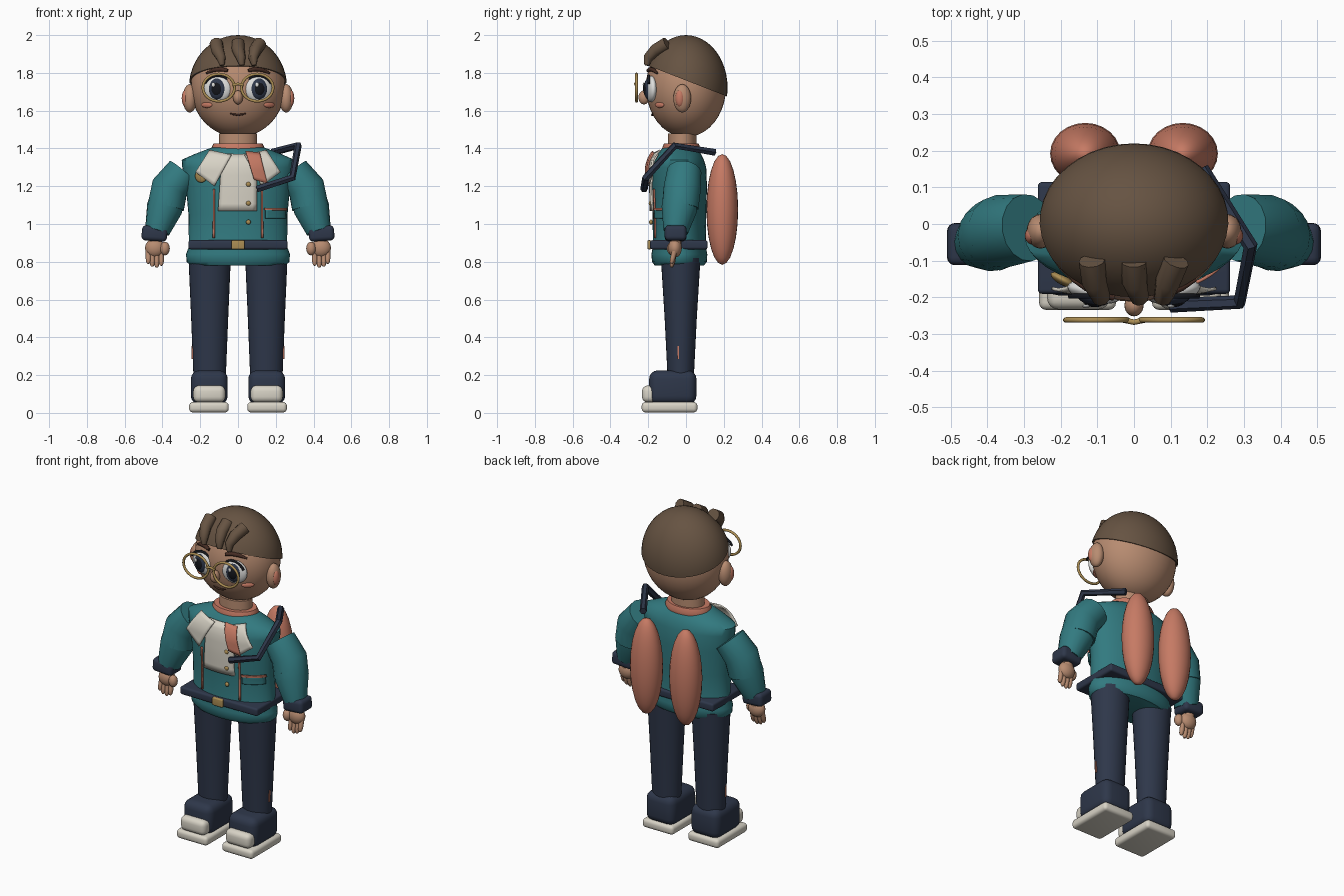
import bpy, bmesh, math
from mathutils import Vector

if "Cube" in bpy.data.objects:
    bpy.data.objects.remove(bpy.data.objects["Cube"])


def colour(name, r, g, b):
    lin = [(c / 255 / 12.92) if c < 11 else ((c / 255 + 0.055) / 1.055) ** 2.4 for c in (r, g, b)]
    m = bpy.data.materials.new(name)
    m.use_nodes = True
    m.diffuse_color = (*lin, 1)
    m.node_tree.nodes["Principled BSDF"].inputs["Base Color"].default_value = (*lin, 1)
    return m


SKIN = colour("skin", 184, 140, 113)
HAIR = colour("brown hair", 102, 83, 66)
TEAL = colour("teal cloth", 50, 122, 128)
NAVY = colour("navy cloth", 46, 55, 74)
CREAM = colour("cream", 216, 211, 198)
CORAL = colour("coral", 198, 122, 100)
GOLD = colour("gold", 172, 142, 84)
BLACK = colour("black", 20, 22, 28)
BROWN = colour("dark brown", 70, 45, 36)
WHITE = colour("eye white", 222, 222, 220)


def finish(o, name, mat, angle=40):
    o.name = name
    o.data.materials.clear()
    o.data.materials.append(mat)
    bpy.ops.object.select_all(action='DESELECT')
    o.select_set(True)
    bpy.context.view_layer.objects.active = o
    bpy.ops.object.shade_smooth_by_angle(angle=math.radians(angle))
    return o


def from_bmesh(bm, name, mat, angle=40):
    bmesh.ops.recalc_face_normals(bm, faces=bm.faces)
    me = bpy.data.meshes.new(name)
    bm.to_mesh(me)
    bm.free()
    o = bpy.data.objects.new(name, me)
    bpy.context.collection.objects.link(o)
    return finish(o, name, mat, angle)


def ball(name, mat, loc, size, rot=(0, 0, 0), seg=24):
    bpy.ops.mesh.primitive_uv_sphere_add(segments=seg, ring_count=seg // 2, location=loc, rotation=rot)
    o = bpy.context.object
    o.scale = size
    return finish(o, name, mat)


def box(name, mat, loc, size, bevel=0.0, rot=(0, 0, 0)):
    bm = bmesh.new()
    bmesh.ops.create_cube(bm, size=1)
    bmesh.ops.scale(bm, vec=size, verts=bm.verts)
    if bevel:
        bmesh.ops.bevel(bm, geom=bm.edges[:], offset=bevel, segments=4, profile=0.5, affect='EDGES')
    o = from_bmesh(bm, name, mat)
    o.location, o.rotation_euler = loc, rot
    return o


def tube(name, mat, pts, radii, cyclic=False, res=3):
    cu = bpy.data.curves.new(name, 'CURVE')
    cu.dimensions = '3D'
    cu.bevel_depth, cu.bevel_resolution, cu.use_fill_caps = 1, res, True
    sp = cu.splines.new('POLY')
    sp.points.add(len(pts) - 1)
    sp.use_cyclic_u = cyclic
    for i, (p, q) in enumerate(zip(sp.points, pts)):
        p.co = (*q, 1)
        p.radius = radii[i] if isinstance(radii, (list, tuple)) else radii
    o = bpy.data.objects.new(name, cu)
    bpy.context.collection.objects.link(o)
    bpy.ops.object.select_all(action='DESELECT')
    o.select_set(True)
    bpy.context.view_layer.objects.active = o
    bpy.ops.object.convert(target='MESH')
    return finish(bpy.context.object, name, mat)


def loft(name, mat, rings, cx=0, cy=0, seg=32):
    """Stack of elliptical rings (z, rx, ry) with closed ends."""
    bm = bmesh.new()
    loops = [[bm.verts.new((cx + rx * math.cos(2 * math.pi * i / seg),
                            cy + ry * math.sin(2 * math.pi * i / seg), z))
              for i in range(seg)] for z, rx, ry in rings]
    for a, b in zip(loops, loops[1:]):
        for i in range(seg):
            j = (i + 1) % seg
            bm.faces.new((a[i], a[j], b[j], b[i]))
    bm.faces.new(loops[0])
    bm.faces.new(loops[-1])
    return from_bmesh(bm, name, mat, 50)


TORSO_Y = -0.035
TORSO = [(0.78, .25, .13), (0.80, .272, .145), (0.84, .275, .148), (0.88, .26, .14), (1.05, .262, .142),
         (1.2, .276, .146), (1.3, .295, .142), (1.34, .298, .13), (1.37, .23, .115), (1.395, .165, .095),
         (1.41, .125, .08)]


def chest(x, z):
    for (z0, a0, b0), (z1, a1, b1) in zip(TORSO, TORSO[1:]):
        if z <= z1:
            t = (z - z0) / (z1 - z0)
            rx, ry = a0 + t * (a1 - a0), b0 + t * (b1 - b0)
            return TORSO_Y - ry * math.sqrt(max(0.05, 1 - (x / rx) ** 2))
    return TORSO_Y - 0.08


def patch(name, mat, corners, lift, flat=1.0, n=8):
    """Cloth plate laid over the chest, spanned between four (x, z) corners."""
    a, b, c, d = [Vector(p) for p in corners]
    bm = bmesh.new()
    grid = []
    for i in range(n + 1):
        row = []
        for j in range(n + 1):
            p = a.lerp(b, i / n).lerp(d.lerp(c, i / n), j / n)
            row.append(bm.verts.new((p.x, chest(p.x * flat, p.y) - lift, p.y)))
        grid.append(row)
    for i in range(n):
        for j in range(n):
            bm.faces.new((grid[i][j], grid[i + 1][j], grid[i + 1][j + 1], grid[i][j + 1]))
    o = from_bmesh(bm, name, mat)
    mod = o.modifiers.new("thickness", 'SOLIDIFY')
    mod.thickness, mod.offset = 0.009, 0
    return o


HEAD_Z, HEAD = 1.725, (0.25, 0.212, 0.265)


def face_y(x, z):
    return -HEAD[1] * math.sqrt(1 - (x / HEAD[0]) ** 2 - ((z - HEAD_Z) / HEAD[2]) ** 2)


# head, neck and hair
ball("head", SKIN, (0, 0, HEAD_Z), HEAD, seg=40)
loft("neck", SKIN, [(1.36, .1, .075), (1.48, .1, .075)], cy=-0.02)
loft("neck_band", CORAL, [(1.385, .14, .1), (1.40, .142, .102), (1.425, .13, .092)], cy=-0.025)
bm = bmesh.new()
bmesh.ops.create_uvsphere(bm, u_segments=40, v_segments=24, radius=1)
bmesh.ops.scale(bm, vec=(0.26, 0.22, 0.278), verts=bm.verts)
bmesh.ops.translate(bm, vec=(0, 0, 1.722), verts=bm.verts)
cut = bmesh.ops.bisect_plane(bm, geom=bm.verts[:] + bm.edges[:] + bm.faces[:], plane_co=(0, 0, 1.76),
                             plane_no=(0, 0.39, 1), clear_inner=True)
bmesh.ops.holes_fill(bm, edges=[e for e in bm.edges if e.is_boundary])
from_bmesh(bm, "hair_cap", HAIR)
for i, (x0, x1) in enumerate([(-.115, -.09), (0, .015), (.115, .08)]):
    tube(f"fringe_lock_{i}", HAIR, [(x0, -.1, 1.955), ((x0 + x1) / 2 - .006, -.16, 1.92), (x1, -.2, 1.88),
                                    (x1 + .006, -.208, 1.84)], [.036, .034, .026, .013])

# face, mirrored left and right
for s, side in ((1, "left"), (-1, "right")):
    ball(side + "_ear", SKIN, (s * .255, -.02, 1.665), (.038, .047, .075))
    ball(side + "_inner_ear", CORAL, (s * .278, -.032, 1.665), (.02, .024, .045))
    turn = s * 0.2
    d = Vector((math.sin(turn), -math.cos(turn), 0))
    eye = Vector((s * .108, -.185, 1.715))
    for part, mat, push, size in (("eye", WHITE, 0, (.075, .03, .07)), ("iris", NAVY, .014, (.047, .024, .056)),
                                  ("pupil", BLACK, .026, (.03, .016, .037))):
        ball(f"{side}_{part}", mat, eye + d * push, size, (0, 0, turn))
    ball(side + "_eye_glint", WHITE, eye + d * .04 + Vector((-.015, 0, .022)), (.01, .005, .012), seg=12)
    lash = [eye + Vector((.074 * math.cos(a), -.012, .07 * math.sin(a)))
            for a in [math.radians(25 + 13 * k) for k in range(11)]]
    tube(side + "_upper_lash", BLACK, lash, 0.007)
    brow = [(s * x, face_y(x, z) - .006, z) for x, z in ((.055, 1.812), (.09, 1.82), (.13, 1.815), (.168, 1.798))]
    tube(side + "_brow", BROWN, brow, [.009, .012, .011, .005])
    ball(side + "_cheek", CORAL, (s * .165, face_y(.165, 1.63), 1.63), (.036, .01, .015), (0, 0, s * .7))
    rim = [(s * .102 + .084 * math.cos(k * math.pi / 16), -.262, 1.722 + .072 * math.sin(k * math.pi / 16))
           for k in range(32)]
    tube(side + "_glasses_rim", GOLD, rim, .0075, cyclic=True)
tube("glasses_bridge", GOLD, [(-.03, -.262, 1.735), (0, -.268, 1.742), (.03, -.262, 1.735)], .0075)
ball("nose", SKIN, (0, -.222, 1.67), (.026, .03, .037))
tube("mouth", BROWN, [(x, face_y(x, 1.58) - .002, 1.577 + 5 * x * x) for x in (-.042, -.025, 0, .025, .042)],
     [.003, .005, .006, .005, .003])

# jacket body and belt
loft("jacket_body", TEAL, TORSO, cy=TORSO_Y, seg=40)
box("belt", NAVY, (0, -.038, .89), (.525, .305, .048), .012)
box("belt_buckle", GOLD, (0, -.194, .89), (.07, .02, .048), .006)

# shirt, lapels, tie and trims
patch("shirt_front", CREAM, [(-.105, 1.07), (.1, 1.07), (.1, 1.37), (-.085, 1.37)], .01)
for s, side in ((1, "left"), (-1, "right")):
    patch(side + "_lapel", CREAM, [(s * .035, 1.365), (s * .125, 1.20), (s * .225, 1.275), (s * .15, 1.39)],
          .024, .75)
    patch(side + "_zip", CORAL, [(s * .122, .925), (s * .133, .925), (s * .131, 1.185), (s * .122, 1.185)], .006)
patch("tie", CORAL, [(.04, 1.385), (.085, 1.235), (.155, 1.215), (.115, 1.375)], .04)
patch("pocket", TEAL, [(.145, 1.03), (.25, 1.03), (.25, 1.075), (.145, 1.075)], .012)
patch("pocket_trim", CORAL, [(.14, 1.073), (.255, 1.073), (.255, 1.085), (.14, 1.085)], .015)
for i, z in enumerate((1.21, 1.11, 1.01)):
    ball(f"button_{i}", GOLD, (.055, chest(.055, z) - .012, z), (.013, .01, .013), seg=16)
ball("badge", GOLD, (-.195, chest(.195, 1.25) - .012, 1.255), (.036, .014, .036), (0, 0, -.5))

# arms, cuffs and hands
for s, side in ((1, "left"), (-1, "right")):
    tube(side + "_upper_sleeve", TEAL, [(s * .29, -.01, 1.275), (s * .362, -.02, 1.19), (s * .382, -.03, 1.09)],
         [.092, .1, .098], res=6)
    tube(side + "_lower_sleeve", TEAL, [(s * .375, -.03, 1.13), (s * .39, -.035, 1.08), (s * .428, -.055, .96)],
         [.094, .095, .066], res=6)
    box(side + "_cuff", NAVY, (s * .442, -.055, .95), (.135, .115, .08), .022, (0, s * -.06, 0))
    loft(side + "_wrist", SKIN, [(.87, .035, .03), (.93, .035, .03)], s * .44, -.055, 16)
    ball(side + "_palm", SKIN, (s * .44, -.058, .873), (.052, .036, .05))
    ball(side + "_thumb", SKIN, (s * .387, -.075, .87), (.026, .026, .036), seg=16)
    for i, x in enumerate((.406, .43, .454, .475)):
        tip = (.79, .78, .785, .8)[i]
        tube(f"{side}_finger_{i}", SKIN, [(s * x, -.06, .86), (s * x, -.07, tip + .02), (s * x, -.075, tip),
                                          (s * x, -.077, tip - .01)], [.014, .014, .012, .006])

# legs and shoes
for s, side in ((1, "left"), (-1, "right")):
    x = s * .15
    loft(side + "_trouser", NAVY, [(.2, .086, .07), (.5, .098, .085), (.82, .112, .105)], x, -.028)
    box(side + "_shoe", NAVY, (s * .152, -.07, .135), (.195, .25, .18), .045)
    box(side + "_toe_cap", CREAM, (s * .152, -.178, .1), (.17, .11, .09), .03)
    box(side + "_sole", CREAM, (s * .154, -.087, .03), (.21, .295, .055), .02)
    box(side + "_trouser_tab", CORAL, (s * .241, -.04, .32), (.008, .008, .07))

# back pods and shoulder strap
for s, side in ((1, "left"), (-1, "right")):
    ball(side + "_back_pod", CORAL, (s * .133, .192, 1.077), (.096, .084, .293), seg=24)
tube("shoulder_strap", NAVY, [(.1, -.222, 1.185), (.288, -.213, 1.245), (.318, -.06, 1.415), (.185, .15, 1.38)],
     .02, res=1)
